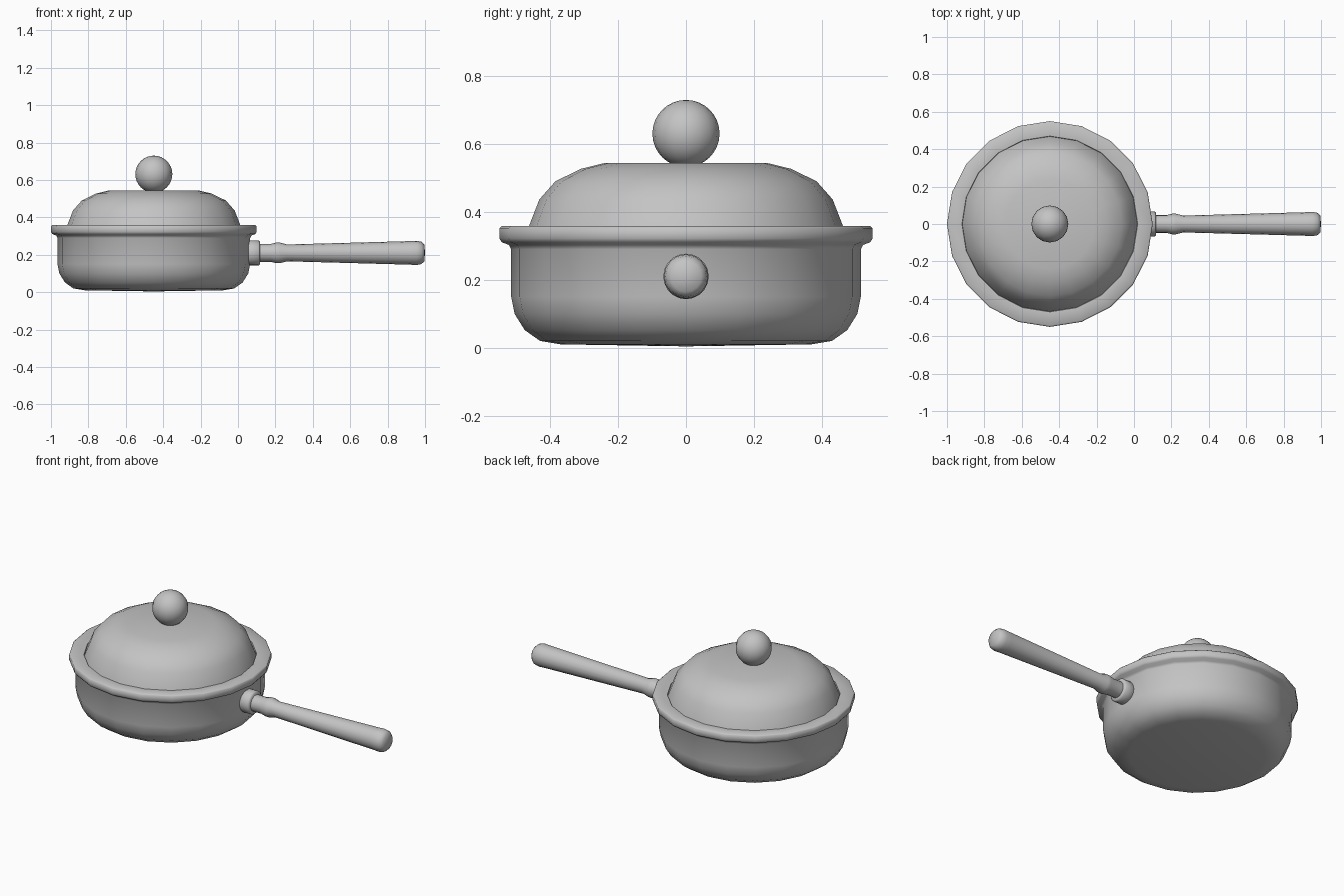
import bpy, bmesh, math
from mathutils import Matrix, Vector

if "Cube" in bpy.data.objects:
    bpy.data.objects.remove(bpy.data.objects["Cube"])

POT_X = -0.45
HANDLE_Z = 0.21

metal = bpy.data.materials.new("grey metal")
metal.use_nodes = True
grey = (0.55, 0.55, 0.55, 1)
metal.diffuse_color = grey
metal.node_tree.nodes["Principled BSDF"].inputs["Base Color"].default_value = grey


def finish(name, bm, matrix, angle):
    bmesh.ops.recalc_face_normals(bm, faces=bm.faces)
    mesh = bpy.data.meshes.new(name)
    bm.transform(matrix)
    bm.to_mesh(mesh)
    bm.free()
    mesh.materials.append(metal)
    obj = bpy.data.objects.new(name, mesh)
    bpy.context.collection.objects.link(obj)
    bpy.ops.object.select_all(action='DESELECT')
    obj.select_set(True)
    bpy.context.view_layer.objects.active = obj
    bpy.ops.object.shade_smooth_by_angle(angle=math.radians(angle))
    return obj


def lathe(name, profile, sides, matrix, angle=50):
    """Spin (radius, height) points around the local z axis."""
    bm = bmesh.new()
    verts = [bm.verts.new((r, 0, z)) for r, z in profile]
    edges = [bm.edges.new(pair) for pair in zip(verts, verts[1:])]
    bmesh.ops.spin(bm, geom=verts + edges, cent=(0, 0, 0), axis=(0, 0, 1),
                   angle=math.tau, steps=sides, use_merge=True)
    bmesh.ops.remove_doubles(bm, verts=bm.verts, dist=0.0005)
    return finish(name, bm, matrix, angle)


upright = Matrix.Translation((POT_X, 0, 0))
sideways = Matrix.Translation((0, 0, HANDLE_Z)) @ Matrix.Rotation(math.pi / 2, 4, 'Y')

# Pan body with rolled rim, open at the top and hollow under the lid
lathe("pan_body", [
    (0, 0.004), (0.37, 0.01), (0.43, 0.02), (0.475, 0.052), (0.505, 0.10),
    (0.515, 0.15), (0.515, 0.29), (0.522, 0.303), (0.543, 0.311), (0.55, 0.322),
    (0.55, 0.352), (0.543, 0.358), (0.47, 0.352), (0.46, 0.30), (0.46, 0.06),
    (0, 0.05)], 20, upright)

# Domed lid
lathe("lid", [
    (0.468, 0.345), (0.462, 0.36), (0.432, 0.437), (0.385, 0.49), (0.31, 0.527),
    (0.24, 0.544), (0, 0.545)], 20, upright)

# Round knob
bm = bmesh.new()
bmesh.ops.create_uvsphere(bm, u_segments=16, v_segments=16, radius=0.099)
finish("lid_knob", bm, Matrix.Translation((POT_X, 0, 0.631)), 60)

# Mounting collar on the pan wall
lathe("handle_collar", [
    (0, 0.05), (0.062, 0.05), (0.067, 0.06), (0.067, 0.11), (0.06, 0.117),
    (0, 0.117)], 20, sideways)

# Tapered handle with a neck bead and rounded end
lathe("handle", [
    (0, 0.1), (0.048, 0.1), (0.048, 0.175), (0.055, 0.205), (0.055, 0.225),
    (0.045, 0.262), (0.063, 0.92), (0.065, 0.955), (0.06, 0.98), (0.045, 0.996),
    (0, 1.0)], 16, sideways)
